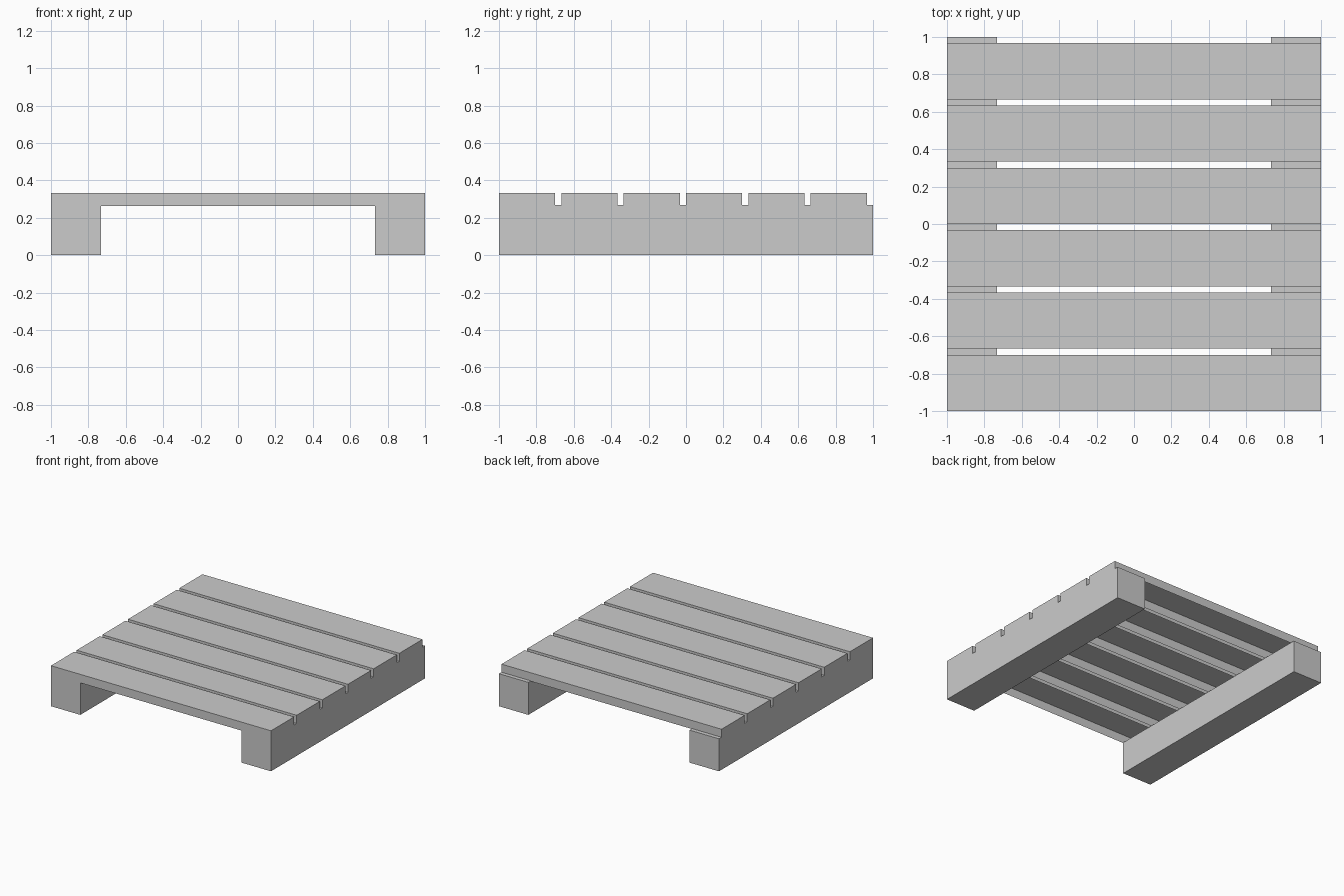
import bpy
import bmesh

cube = bpy.data.objects.get("Cube")
if cube:
    bpy.data.objects.remove(cube, do_unlink=True)

# Single plain grey
grey = bpy.data.materials.new("plain_grey")
grey.use_nodes = True
colour = (0.6, 0.6, 0.6, 1)
grey.diffuse_color = colour
grey.node_tree.nodes["Principled BSDF"].inputs["Base Color"].default_value = colour


def box(name, low, high, open_bottom=False):
    """Axis-aligned box between two corners, optionally without its bottom face."""
    bm = bmesh.new()
    bmesh.ops.create_cube(bm, size=1)
    bmesh.ops.scale(bm, verts=bm.verts, vec=[b - a for a, b in zip(low, high)])
    bmesh.ops.translate(bm, verts=bm.verts, vec=[(a + b) / 2 for a, b in zip(low, high)])
    if open_bottom:
        bm.normal_update()
        bottom = [f for f in bm.faces if f.normal.z < -0.5]
        bmesh.ops.delete(bm, geom=bottom, context='FACES_ONLY')
    mesh = bpy.data.meshes.new(name)
    bm.to_mesh(mesh)
    bm.free()
    mesh.materials.append(grey)
    bpy.context.collection.objects.link(bpy.data.objects.new(name, mesh))


HALF = 1.0
RAIL_WIDTH = 0.267
RAIL_TOP = 0.267
PLANK_BOTTOM = 0.263
DECK_TOP = 0.333
PLANK_WIDTH = 0.3
PLANK_COUNT = 6
PITCH = 2 * HALF / PLANK_COUNT

# Two solid side rails
box("left_rail", (HALF - RAIL_WIDTH, -HALF, 0), (HALF, HALF, RAIL_TOP))
box("right_rail", (-HALF, -HALF, 0), (RAIL_WIDTH - HALF, HALF, RAIL_TOP))

# Deck planks, hollow underneath, front to back, each followed by a gap
for i in range(PLANK_COUNT):
    y = -HALF + i * PITCH
    box(f"deck_plank_{i + 1}", (-HALF, y, PLANK_BOTTOM),
        (HALF, y + PLANK_WIDTH, DECK_TOP), open_bottom=True)
